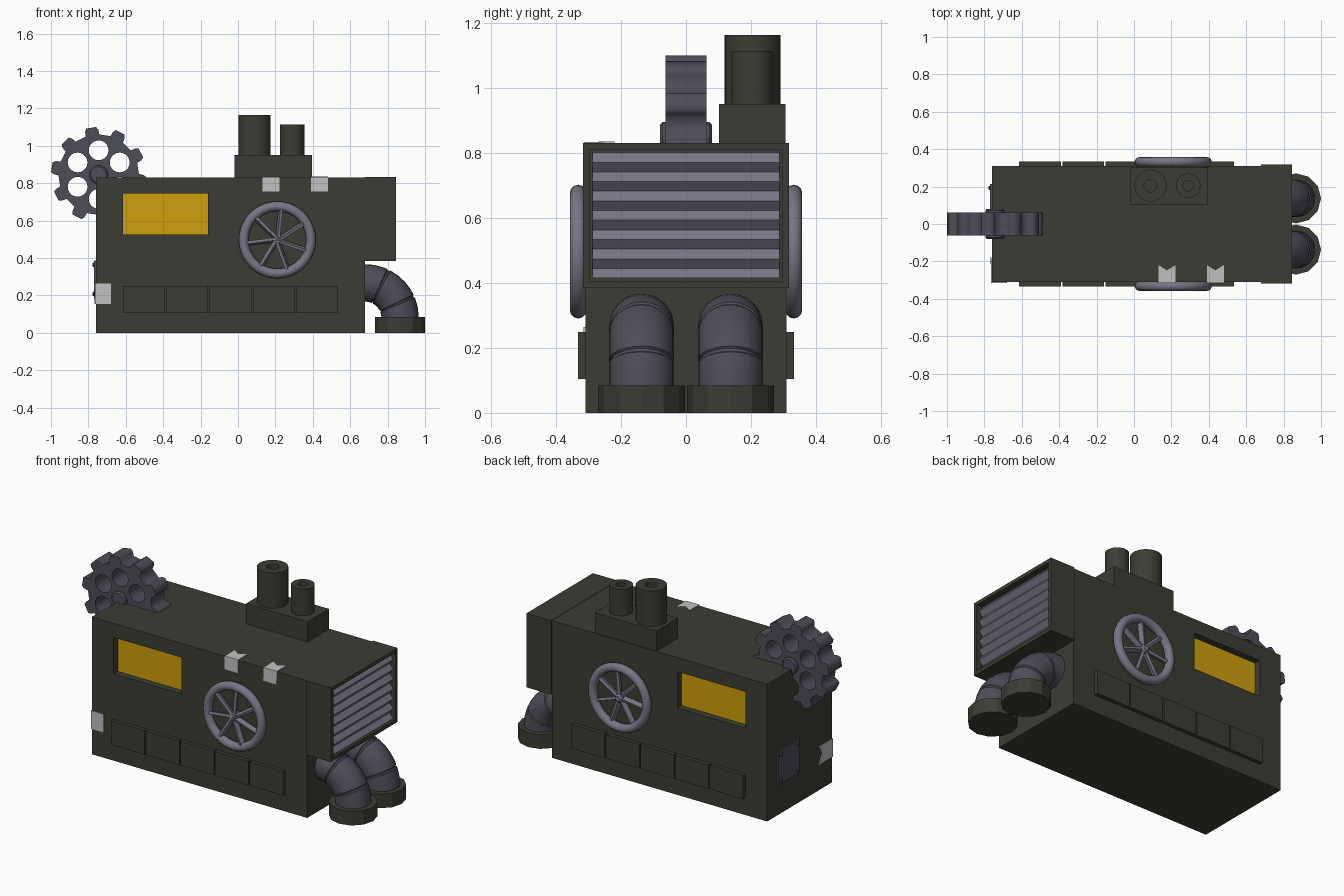
import bpy, bmesh, math
from mathutils import Matrix, Vector

if "Cube" in bpy.data.objects:
    bpy.data.objects.remove(bpy.data.objects["Cube"])


def material(name, r, g, b):
    m = bpy.data.materials.new(name)
    m.diffuse_color = (r, g, b, 1)
    m.use_nodes = True
    m.node_tree.nodes["Principled BSDF"].inputs["Base Color"].default_value = m.diffuse_color
    return m


DARK = material("dark_olive_metal", 0.046, 0.046, 0.035)
STEEL = material("dark_steel", 0.076, 0.075, 0.098)
LIGHT = material("light_steel", 0.19, 0.18, 0.235)
GOLD = material("amber_glass", 0.62, 0.35, 0.004)
PALE = material("pale_tape", 0.53, 0.53, 0.53)


def finish(name, bm, *mats, smooth=False, matrix=None):
    if matrix:
        bm.transform(matrix)
    me = bpy.data.meshes.new(name)
    bm.to_mesh(me)
    bm.free()
    for m in mats:
        me.materials.append(m)
    ob = bpy.data.objects.new(name, me)
    bpy.context.collection.objects.link(ob)
    if smooth:
        bpy.ops.object.select_all(action='DESELECT')
        ob.select_set(True)
        bpy.context.view_layer.objects.active = ob
        bpy.ops.object.shade_smooth_by_angle(angle=math.radians(35))
    return ob


def box_bm(x0, x1, y0, y1, z0, z1):
    bm = bmesh.new()
    bmesh.ops.create_cube(bm, size=1)
    for v in bm.verts:
        v.co = ((x0 + x1) / 2 + v.co.x * (x1 - x0),
                (y0 + y1) / 2 + v.co.y * (y1 - y0),
                (z0 + z1) / 2 + v.co.z * (z1 - z0))
    return bm


def box(name, mat, *ext):
    return finish(name, box_bm(*ext), mat)


def skin(rings):
    """Join equal rings of points into a capped tube."""
    bm = bmesh.new()
    rows = [[bm.verts.new(p) for p in r] for r in rings]
    n = len(rows[0])
    for a, b in zip(rows, rows[1:]):
        for i in range(n):
            j = (i + 1) % n
            bm.faces.new((a[i], a[j], b[j], b[i]))
    bm.faces.new(rows[0][::-1])
    bm.faces.new(rows[-1])
    bmesh.ops.recalc_face_normals(bm, faces=bm.faces)
    return bm


def lathe(name, mat, profile, loc, seg=32, rot=None, smooth=True):
    rings = [[(r * math.cos(2 * math.pi * i / seg), r * math.sin(2 * math.pi * i / seg), z)
              for i in range(seg)] for r, z in profile]
    mx = Matrix.Translation(loc) @ (rot or Matrix())
    return finish(name, skin(rings), mat, smooth=smooth, matrix=mx)


TURN = Matrix.Rotation(math.radians(90), 4, 'X')   # local z to -y

# Main body with recessed windows on both long sides
bm = box_bm(-0.76, 0.68, -0.31, 0.31, 0, 0.83)
for co, no in (((-0.615, 0, 0), (1, 0, 0)), ((-0.16, 0, 0), (1, 0, 0)),
               ((0, 0, 0.525), (0, 0, 1)), ((0, 0, 0.745), (0, 0, 1))):
    bmesh.ops.bisect_plane(bm, geom=bm.verts[:] + bm.edges[:] + bm.faces[:],
                           plane_co=co, plane_no=no)
panes = []
for f in bm.faces:
    c = f.calc_center_median()
    if abs(c.y) > 0.3 and -0.615 < c.x < -0.16 and 0.525 < c.z < 0.745:
        panes.append(f)
bmesh.ops.inset_individual(bm, faces=panes, thickness=0, depth=-0.04)
for f in bm.faces:
    c = f.calc_center_median()
    if abs(f.normal.y) > 0.9 and abs(c.y) < 0.3:
        f.material_index = 1
finish("body", bm, DARK, GOLD)

# Radiator housing with framed opening
bm = box_bm(0.68, 0.845, -0.318, 0.318, 0.385, 0.832)
end = [f for f in bm.faces if f.normal.x > 0.9 or f.calc_center_median().x > 0.84]
bmesh.ops.inset_individual(bm, faces=end, thickness=0.03, depth=0)
bmesh.ops.inset_individual(bm, faces=end, thickness=0, depth=-0.035)
finish("radiator_housing", bm, DARK)

# Pleated grille
bm = bmesh.new()
bands = 13
rows = []
for i in range(bands + 1):
    z = 0.802 - 0.387 * i / bands
    x = 0.838 if i % 2 else 0.814
    rows.append([bm.verts.new((x, y, z)) for y in (-0.288, 0.288)])
for a, b in zip(rows, rows[1:]):
    bm.faces.new((a[0], b[0], b[1], a[1]))
finish("radiator_grille", bm, LIGHT)

# Chimney block and two stacks
box("chimney_base", DARK, -0.018, 0.395, 0.102, 0.306, 0.82, 0.952)
for n, x, r, hole, top in (("large", 0.088, 0.086, 0.034, 1.165), ("small", 0.29, 0.065, 0.028, 1.113)):
    lathe(n + "_chimney", DARK,
          [(r, 0.94), (r, top), (hole, top), (hole, top - 0.12)], (x, 0.205, 0))

# Gear: toothed outline with six round holes
cu = bpy.data.curves.new("gear_outline", 'CURVE')
cu.dimensions = '2D'
cu.fill_mode = 'BOTH'
cu.extrude = 0.0625


def loop(pts):
    s = cu.splines.new('POLY')
    s.points.add(len(pts) - 1)
    for p, q in zip(s.points, pts):
        p.co = (q[0], q[1], 0, 1)
    s.use_cyclic_u = True


def polar(r, deg):
    a = math.radians(deg)
    return Vector((r * math.cos(a), r * math.sin(a)))


loop([polar(r, 99 + 36 * k + d) for k in range(10)
      for r, d in ((0.215, -10), (0.24, -8.5), (0.255, -6), (0.255, 6), (0.24, 8.5), (0.215, 10))])
for k in range(6):
    c = polar(0.13, 30 + 60 * k)
    loop([c + polar(0.053, 18 * i) for i in range(20)])
tmp = bpy.data.objects.new("gear_helper", cu)
bpy.context.collection.objects.link(tmp)
bpy.context.view_layer.update()
me = tmp.evaluated_get(bpy.context.evaluated_depsgraph_get()).to_mesh()
bm = bmesh.new()
bm.from_mesh(me)
bmesh.ops.remove_doubles(bm, verts=bm.verts, dist=1e-5)
bpy.data.objects.remove(tmp)
GEAR = Vector((-0.745, 0, 0.846))
finish("gear", bm, STEEL, matrix=Matrix.Translation(GEAR) @ TURN)
lathe("gear_hub", STEEL, [(0.042, -0.08), (0.05, -0.072), (0.05, 0.072), (0.042, 0.08)],
      GEAR, seg=16, rot=TURN)

# Both long sides: valve wheel and row of panels
for side, s in (("front", -1), ("back", 1)):
    centre = Matrix.Translation((0.21, s * 0.332, 0.497))
    bpy.ops.mesh.primitive_torus_add(major_radius=0.18, minor_radius=0.026,
                                     major_segments=40, minor_segments=12)
    rim = bpy.context.object
    rim.name = side + "_wheel_rim"
    rim.data.transform(centre @ TURN)
    rim.data.materials.append(LIGHT)
    bpy.ops.object.shade_smooth_by_angle(angle=math.radians(60))
    lathe(side + "_wheel_hub", LIGHT, [(0.026, -0.022), (0.026, 0.008), (0.016, 0.02)],
          centre.translation, seg=12, rot=TURN if s < 0 else TURN.inverted())
    for k in range(7):
        bm = box_bm(0, 0.165, -0.02, 0.01, -0.008, 0.008)
        turn = Matrix.Rotation(math.radians(70 - 360 / 7 * k), 4, 'Y')
        tilt = Matrix.Rotation(math.radians(20), 4, 'X')
        finish(f"{side}_wheel_spoke_{k + 1}", bm, LIGHT, matrix=centre @ turn @ tilt)
    for k in range(5):
        x = -0.615 + 0.2315 * k
        y = sorted((s * 0.30, s * 0.333))
        box(f"{side}_panel_{k + 1}", DARK, x, x + 0.224, y[0], y[1], 0.105, 0.25)

# Elbow pipes with low-poly flanges
for side, y in (("front", -0.137), ("back", 0.137)):
    rings = []
    steps = [(88, .1), (80, .1), (70, .1), (66, .1), (65, .094), (63, .094), (62, .1), (52, .1),
             (42, .1), (32, .1), (26, .1), (25, .094), (23, .094), (22, .1), (12, .1), (0, .1)]
    steps = [(100, .1)] + steps
    for deg, r in steps:
        a = math.radians(deg)
        out = Vector((math.cos(a), 0, math.sin(a)))
        c = Vector((0.68, y, 0.08)) + out * 0.187
        rings.append([c + out * r * math.cos(t) + Vector((0, r * math.sin(t), 0))
                      for t in (2 * math.pi * i / 24 for i in range(24))])
    finish(side + "_elbow_pipe", skin(rings), STEEL, smooth=True)
    lathe(side + "_pipe_flange", DARK, [(0.134, 0), (0.134, 0.085)], (0.866, y, 0),
          seg=12, smooth=False)


# Notched tape strips folded over body edges
def tape(name, w, h, d, matrix):
    bm = bmesh.new()
    v = [bm.verts.new(p) for p in ((-w, 0, -h), (w, 0, -h), (w, 0, 0), (-w, 0, 0),
                                   (w, d, 0), (0, d - 0.028, 0), (-w, d, 0))]
    bm.faces.new(v[:4])
    bm.faces.new((v[3], v[2], v[4], v[5], v[6]))
    ob = finish(name, bm, PALE, matrix=matrix)
    mod = ob.modifiers.new("thickness", 'SOLIDIFY')
    mod.thickness = 0.006
    mod.offset = 1


for k, x in enumerate((0.176, 0.435)):
    tape(f"top_tape_{k + 1}", 0.045, 0.075, 0.09, Matrix.Translation((x, -0.31, 0.83)))
tape("corner_tape", 0.055, 0.08, 0.13,
     Matrix.Translation((-0.76, -0.31, 0.21)) @ Matrix.Rotation(math.radians(-90), 4, 'Y'))

# Bolted plate on the left end
box("end_plate", STEEL, -0.769, -0.755, 0.008, 0.215, 0.185, 0.387)
for k, (y, z) in enumerate(((0.03, 0.208), (0.193, 0.208), (0.03, 0.364), (0.193, 0.364))):
    lathe(f"plate_bolt_{k + 1}", STEEL, [(0.012, 0), (0.012, 0.004), (0.007, 0.009)], (-0.769, y, z),
          seg=10, rot=Matrix.Rotation(math.radians(-90), 4, 'Y'))
